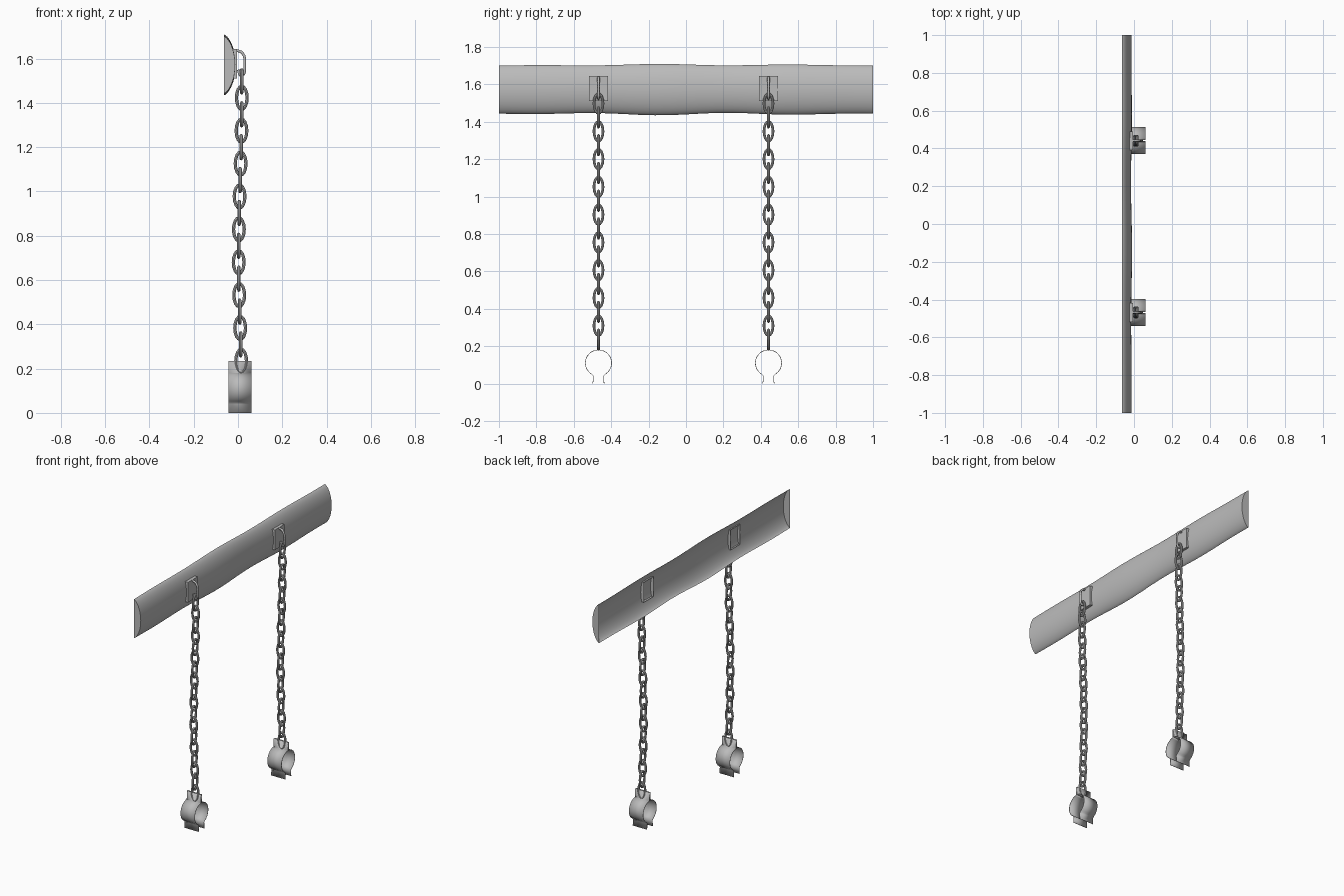
import bpy, bmesh, math
from mathutils import Vector, Matrix

cube = bpy.data.objects.get("Cube")
if cube:
    bpy.data.objects.remove(cube, do_unlink=True)

grey = bpy.data.materials.new("iron grey")
grey.use_nodes = True
grey.diffuse_color = (0.5, 0.5, 0.5, 1)
grey.node_tree.nodes["Principled BSDF"].inputs["Base Color"].default_value = (0.5, 0.5, 0.5, 1)


def finish(bm, name, smooth=True):
    bmesh.ops.recalc_face_normals(bm, faces=bm.faces)
    mesh = bpy.data.meshes.new(name)
    bm.to_mesh(mesh)
    bm.free()
    mesh.materials.append(grey)
    ob = bpy.data.objects.new(name, mesh)
    bpy.context.collection.objects.link(ob)
    if smooth:
        bpy.ops.object.select_all(action="DESELECT")
        ob.select_set(True)
        bpy.context.view_layer.objects.active = ob
        bpy.ops.object.shade_smooth_by_angle(angle=math.radians(40))
    return ob


def bridge(bm, rows, closed=False):
    """Skin a list of vertex rows with quads."""
    n = len(rows[0])
    for a, b in zip(rows, rows[1:]):
        for i in range(n if closed else n - 1):
            j = (i + 1) % n
            bm.faces.new((a[i], a[j], b[j], b[i]))


# Beam: half-round shell, gently wavy, open at the back, capped at both ends
def build_beam():
    bm = bmesh.new()
    rows = []
    for k in range(25):
        y = -1 + k / 12
        fade = math.cos(y * math.pi / 2)
        wave = math.cos((y + 0.15) * 2 * math.pi / 0.75) * fade
        top = 1.70 + 0.005 * fade + 0.004 * wave
        low = 1.443 - 0.002 * fade - 0.007 * wave
        depth = 0.050 + 0.003 * wave
        mid, half = (top + low) / 2, (top - low) / 2
        row = []
        for i in range(17):
            t = math.pi * (i / 16 - 0.5)
            row.append(bm.verts.new((-0.063 + depth * max(math.cos(t), 0) ** 1.3,
                                     y, mid + half * math.sin(t))))
        rows.append(row)
    bridge(bm, rows)
    bm.faces.new(rows[0])
    bm.faces.new(rows[-1])
    finish(bm, "beam")


# Mounting plate: shallow box without a back
def build_plate(y, side):
    bm = bmesh.new()
    bmesh.ops.create_cube(bm, size=1, matrix=Matrix.Translation((-0.019, y, 1.577))
                          @ Matrix.Diagonal((0.030, 0.10, 0.133, 1)))
    back = min(bm.faces, key=lambda f: f.calc_center_median().x)
    bmesh.ops.delete(bm, geom=[back], context="FACES_ONLY")
    finish(bm, side + "_mounting_plate", False)


# Hook: bent bar coming out of the plate
def build_hook(y, side):
    curve = bpy.data.curves.new("hook_path", "CURVE")
    curve.dimensions = "3D"
    curve.bevel_depth = 0.007
    curve.bevel_resolution = 1
    curve.resolution_u = 4
    curve.use_fill_caps = True
    spline = curve.splines.new("BEZIER")
    path = [(-0.01, 1.638), (0.02, 1.625), (0.03, 1.575), (0.015, 1.523), (0.001, 1.55)]
    spline.bezier_points.add(len(path) - 1)
    for p, (x, z) in zip(spline.bezier_points, path):
        p.co = (x, y, z)
        p.handle_left_type = p.handle_right_type = "AUTO"
    curve.materials.append(grey)
    bpy.context.collection.objects.link(bpy.data.objects.new(side + "_hook", curve))


# Chain: oval links turned a quarter each time
def build_chain(y, side):
    bm = bmesh.new()
    count = 18
    for k in range(count):
        s = k / (count - 1)
        z = 1.497 - s * 1.262
        x = 0.010 + 0.007 * math.cos(s * 2 * math.pi * 0.92 - 0.4)
        across = Vector((0, 1, 0)) if k % 2 == 0 else Vector((1, 0, 0))
        side_axis = across.cross(Vector((0, 0, 1)))
        rows = []
        for i in range(17):
            a = 2 * math.pi * i / 16
            if i == 16:
                rows.append(rows[0])
                break
            radial = (across * math.cos(a) + Vector((0, 0, math.sin(a))))
            centre = Vector((x, y, z)) + across * 0.024 * math.cos(a)
            centre.z += 0.052 * math.sin(a)
            rows.append([bm.verts.new(centre + 0.0075 * (radial * math.cos(b) + side_axis * math.sin(b)))
                         for b in (math.pi * j / 4 for j in range(8))])
        bridge(bm, rows, True)
    finish(bm, side + "_chain")


# Shackle: two bent sheet halves with upper flanges and lower lips
def build_shackle(y, side):
    bm = bmesh.new()
    arc = [math.radians(4 + 145 * i / 20) for i in range(21)]
    profile = [(0.004, 0.235)]
    profile += [(0.07 * math.sin(a), 0.11 + 0.07 * math.cos(a)) for a in arc]
    profile += [(0.027, 0.040), (0.030, 0.0)]
    for sign in (-1, 1):
        bridge(bm, [[bm.verts.new((x, y + sign * py, pz)) for py, pz in profile]
                    for x in (-0.044, 0.060)])
    ob = finish(bm, side + "_shackle")
    sheet = ob.modifiers.new("sheet", "SOLIDIFY")
    sheet.thickness = 0.003
    sheet.offset = 0


build_beam()
for side, y in (("front", -0.468), ("back", 0.441)):
    build_plate(y, side)
    build_hook(y, side)
    build_chain(y, side)
    build_shackle(y, side)
